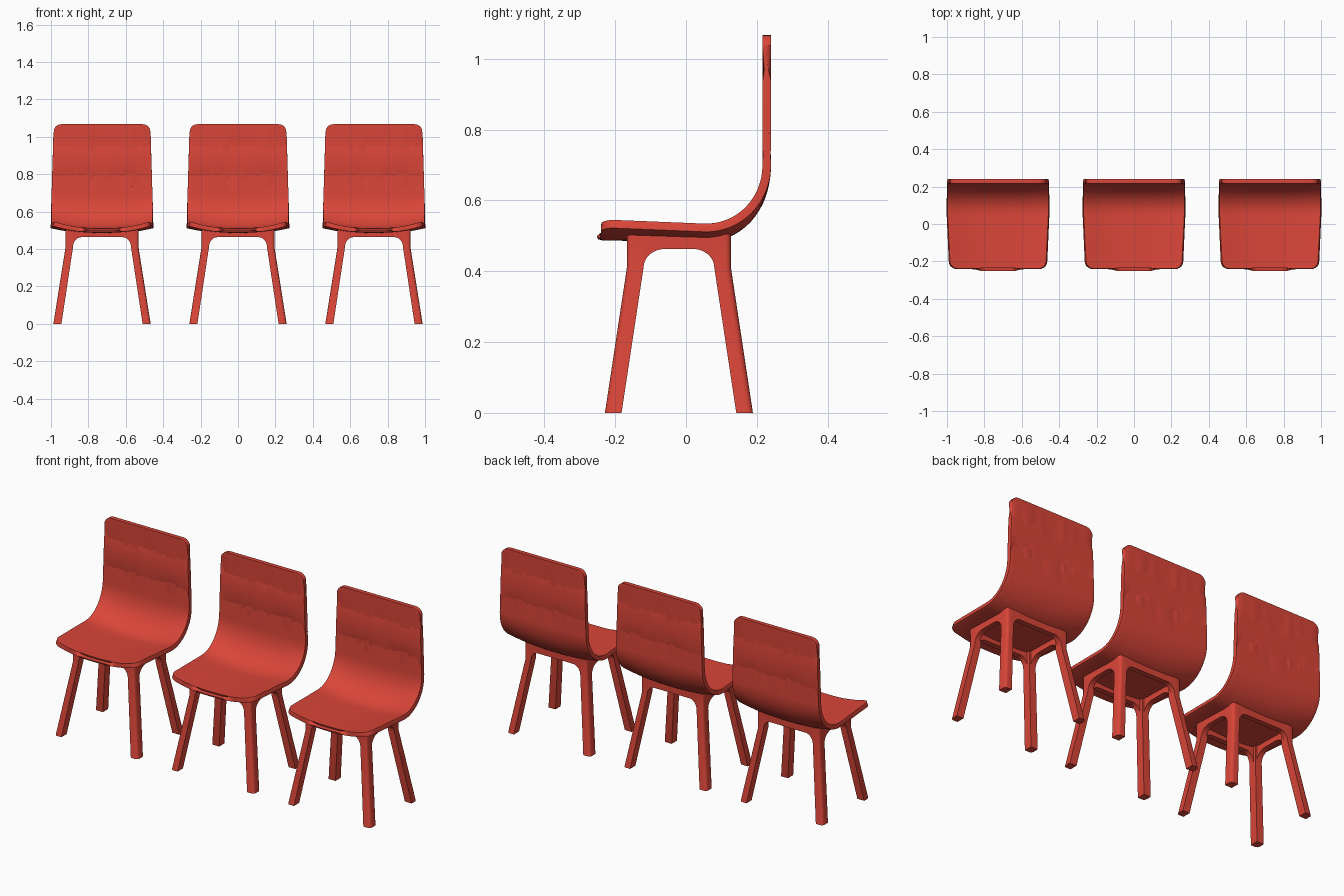
import bpy, bmesh
from math import sin, cos, pi, sqrt, radians
from mathutils import Vector

if "Cube" in bpy.data.objects:
    bpy.data.objects.remove(bpy.data.objects["Cube"])

red = bpy.data.materials.new("red_plastic")
red.diffuse_color = (0.70, 0.06, 0.04, 1)
red.use_nodes = True
red.node_tree.nodes["Principled BSDF"].inputs["Base Color"].default_value = red.diffuse_color


def finish(bm, name):
    bmesh.ops.recalc_face_normals(bm, faces=bm.faces)
    me = bpy.data.meshes.new(name)
    bm.to_mesh(me)
    bm.free()
    me.materials.append(red)
    me.polygons.foreach_set("use_smooth", [True] * len(me.polygons))
    me.set_sharp_from_angle(angle=radians(35))
    return me


# Shell: side profile of the rim (y, z) with dishing depth, swept across x
def shell_profile():
    a, b = Vector((-0.24, 0.535)), Vector((0.05, 0.523))
    c, d = Vector((0.15, 0.519)), Vector((0.228, 0.60))
    e, top = Vector((0.228, 0.70)), Vector((0.228, 1.067))
    r = 0.04
    corner = [r * (1 - cos(i * pi / 12)) for i in range(6)]   # rows packed at the rounded corners
    rows = []
    L = (b - a).length
    for s in corner + [r + (L - r) * i / 6 for i in range(6)]:
        t = s / L
        rows.append((a.lerp(b, t), 0.036 - 0.008 * t, s))
    for i in range(17):
        t = i / 16
        p = b * (1 - t)**3 + c * 3 * t * (1 - t)**2 + d * 3 * t * t * (1 - t) + e * t**3
        rows.append((p, 0.028 * (1 - t * t * (3 - 2 * t)), 1))
    L = (top - e).length
    for s in [L - r - (L - r) * i / 5 for i in range(4, -1, -1)] + corner[::-1]:
        rows.append((top - Vector((0, s)), 0, s))
    return rows


def half_width(p):
    if p.y > 0.62:
        return 0.272 - 0.014 * (p.y - 0.62) / 0.45
    return 0.272 - 0.014 * min(1, max(0, (0.05 - p.x) / 0.29))


def make_shell():
    bm = bmesh.new()
    rows, n, r = shell_profile(), 24, 0.04
    grid = []
    for k, (p, sag, dist) in enumerate(rows):
        tan = (rows[min(k + 1, len(rows) - 1)][0] - rows[max(k - 1, 0)][0]).normalized()
        out = Vector((tan.y, -tan.x))
        W = half_width(p)
        w = W
        if dist < r:
            w = W - r + sqrt(max(0, r * r - (r - dist)**2))
        line = []
        for i in range(n + 1):
            x = w * (2 * i / n - 1)
            q = p + out * sag * (1 - abs(x / W)**2.4)
            y = max(q.x, -0.24) if p.x < 0 else q.x
            line.append(bm.verts.new((x, y, q.y)))
        grid.append(line)
    for r0, r1 in zip(grid, grid[1:]):
        for i in range(n):
            bm.faces.new((r0[i], r0[i + 1], r1[i + 1], r1[i]))
    return finish(bm, "seat_shell")


# Leg frame: four splayed legs joined by arched aprons
CY, TOP = -0.02, 0.505
XO, XI, YO, YI = 0.195, 0.155, 0.147, 0.100


def add_leg(bm, sx, sy):
    r = 0.016
    rings = []
    for z, xo, xi, yo, yi in ((0, 0.26, 0.217, 0.209, 0.162),
                              (0.41, XO, XI, YO, YI), (TOP, XO, XI, YO, YI)):
        pts = [(xi, yi), (xo, yi)]
        pts += [(xo - r + r * cos(i * pi / 8), yo - r + r * sin(i * pi / 8)) for i in range(5)]
        pts.append((xi, yo))
        rings.append([bm.verts.new((sx * x, CY + sy * y, z)) for x, y in pts])
    for a, b in zip(rings, rings[1:]):
        for i in range(len(a)):
            j = (i + 1) % len(a)
            bm.faces.new((a[i], a[j], b[j], b[i]))
    bm.faces.new(rings[0])
    bm.faces.new(rings[-1])


def add_apron(bm, half, rad, place, thick):
    z0, z1 = 0.41, 0.463
    arc = [(half - rad + rad * cos(i * pi / 16), z0 + (z1 - z0) * sin(i * pi / 16)) for i in range(9)]
    pts = [(half, TOP)] + arc + [(-u, z) for u, z in arc[::-1]] + [(-half, TOP)]
    front = [bm.verts.new(place(u, z, 0)) for u, z in pts]
    back = [bm.verts.new(place(u, z, thick)) for u, z in pts]
    bm.faces.new(front)
    bm.faces.new(back)
    for i in range(len(pts)):
        j = (i + 1) % len(pts)
        bm.faces.new((front[i], front[j], back[j], back[i]))


def make_frame():
    bm = bmesh.new()
    for s in (-1, 1):
        for sy in (-1, 1):
            add_leg(bm, s, sy)
        add_apron(bm, XI, 0.045, lambda u, z, t: (u, CY + s * (YO - t), z), 0.03)
        add_apron(bm, YI, 0.06, lambda u, z, t: (s * (XO - t), CY + u, z), 0.03)
    return finish(bm, "leg_frame")


# Row of three identical chairs
shell, frame = make_shell(), make_frame()
for side, x in (("left", -0.727), ("middle", 0), ("right", 0.727)):
    for part, me in (("seat_shell", shell), ("leg_frame", frame)):
        ob = bpy.data.objects.new(f"{side}_{part}", me)
        ob.location.x = x
        bpy.context.collection.objects.link(ob)
        if me is shell:
            sol = ob.modifiers.new("thickness", 'SOLIDIFY')
            sol.thickness, sol.offset = 0.024, 0
            bev = ob.modifiers.new("soft_rim", 'BEVEL')
            bev.width, bev.segments = 0.008, 3
            bev.limit_method, bev.angle_limit = 'ANGLE', radians(50)
